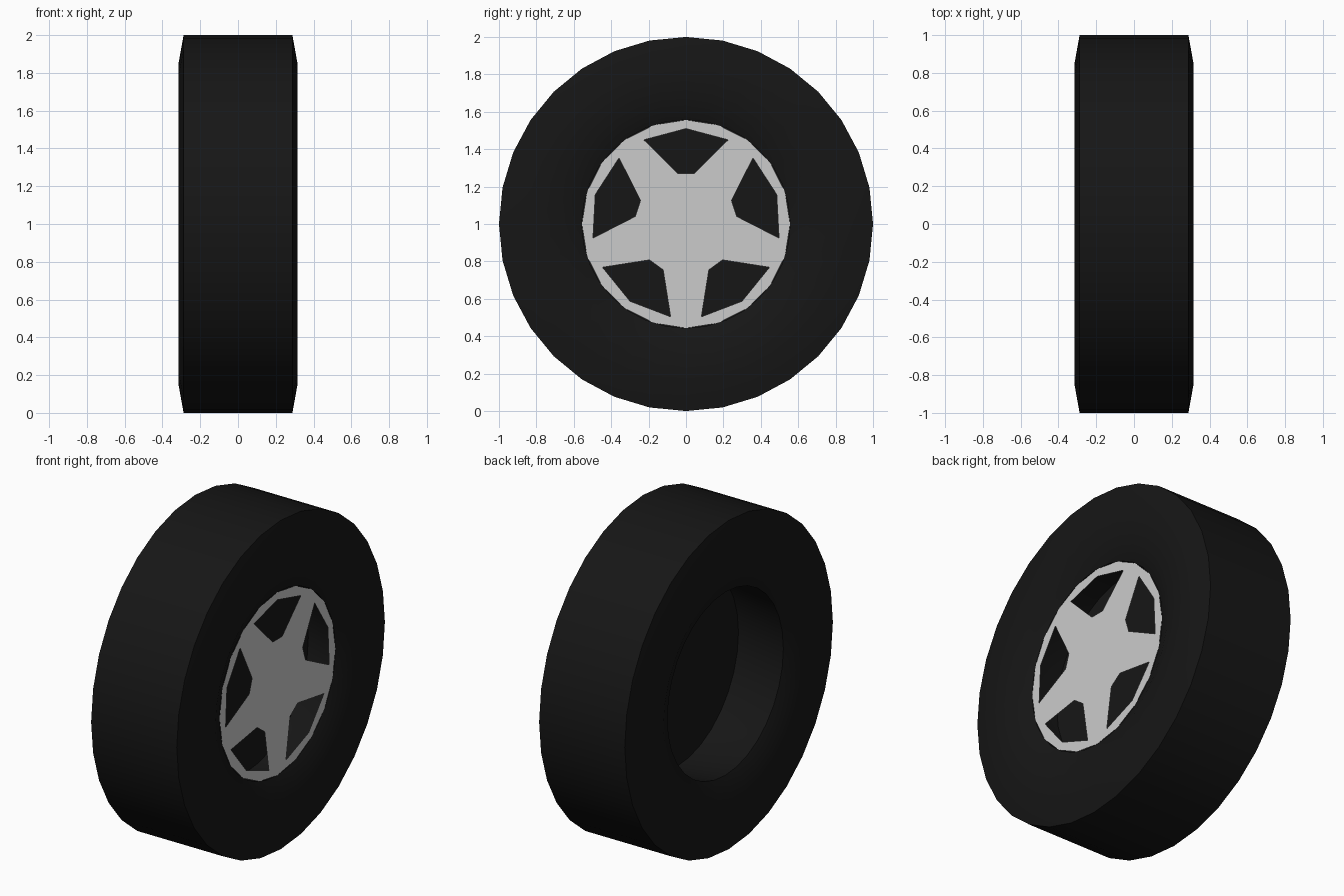
import bpy, bmesh
from math import sin, cos, tau, radians

if "Cube" in bpy.data.objects:
    bpy.data.objects.remove(bpy.data.objects["Cube"])

black = bpy.data.materials.new("rubber_black")
black.diffuse_color = (0.008, 0.008, 0.008, 1)
black.use_nodes = True
black.node_tree.nodes["Principled BSDF"].inputs["Base Color"].default_value = black.diffuse_color


def make_object(name, bm, mat=None):
    me = bpy.data.meshes.new(name)
    bm.to_mesh(me)
    bm.free()
    ob = bpy.data.objects.new(name, me)
    bpy.context.collection.objects.link(ob)
    if mat:
        me.materials.append(mat)
    return ob


def ring_point(bm, x, r, a):
    # angle measured from straight up, around the x axle at z = 1
    return bm.verts.new((x, r * sin(a), 1 + r * cos(a)))


# Tyre: closed cross-section (x, radius) spun round the axle
half = [(0.288, 1.0), (0.315, 0.85), (0.31, 0.66), (0.265, 0.557)]
profile = half + [(0.06, 0.59)] + [(-x, r) for x, r in reversed(half)]
SIDES = 32
bm = bmesh.new()
rings = [[ring_point(bm, x, r, tau * i / SIDES) for x, r in profile]
         for i in range(SIDES)]
for i in range(SIDES):
    a, b = rings[i], rings[(i + 1) % SIDES]
    for j in range(len(profile)):
        k = (j + 1) % len(profile)
        bm.faces.new((a[j], a[k], b[k], b[j]))
bmesh.ops.recalc_face_normals(bm, faces=bm.faces)
tyre = make_object("tyre", bm, black)
bpy.context.view_layer.objects.active = tyre
tyre.select_set(True)
bpy.ops.object.shade_smooth_by_angle(angle=radians(30))

# Backing disc closing the wheel behind the spokes
bm = bmesh.new()
bm.faces.new([ring_point(bm, 0.06, 0.59, -tau * i / SIDES) for i in range(SIDES)][::-1])
make_object("backing_disc", bm, black)

# Rim: flat five-spoke plate, one 72 degree window section repeated
X = 0.265
bm = bmesh.new()
for s in range(5):
    base = tau * s / 5

    def p(deg, r):
        return ring_point(bm, X, r, base + radians(deg))

    outer = [p(d, 0.557) for d in (-36, -18, 0, 18, 36)]
    window = [p(-26.6, 0.503), p(0, 0.51), p(26.6, 0.503)]
    inner = [p(-9.5, 0.274), p(9.5, 0.274)]
    hub = p(0, 0)
    wl, wm, wr = window
    il, ir = inner
    for f in ((outer[0], outer[1], wl), (outer[1], outer[2], wm, wl),
              (outer[2], outer[3], wr, wm), (outer[3], outer[4], wr),
              (outer[0], wl, il, hub), (il, ir, hub),
              (ir, wr, outer[4], hub)):
        bm.faces.new(f)
bmesh.ops.remove_doubles(bm, verts=bm.verts, dist=1e-4)
bmesh.ops.recalc_face_normals(bm, faces=bm.faces)
for f in bm.faces:
    if f.normal.x < 0:
        f.normal_flip()
make_object("spoked_rim", bm)
